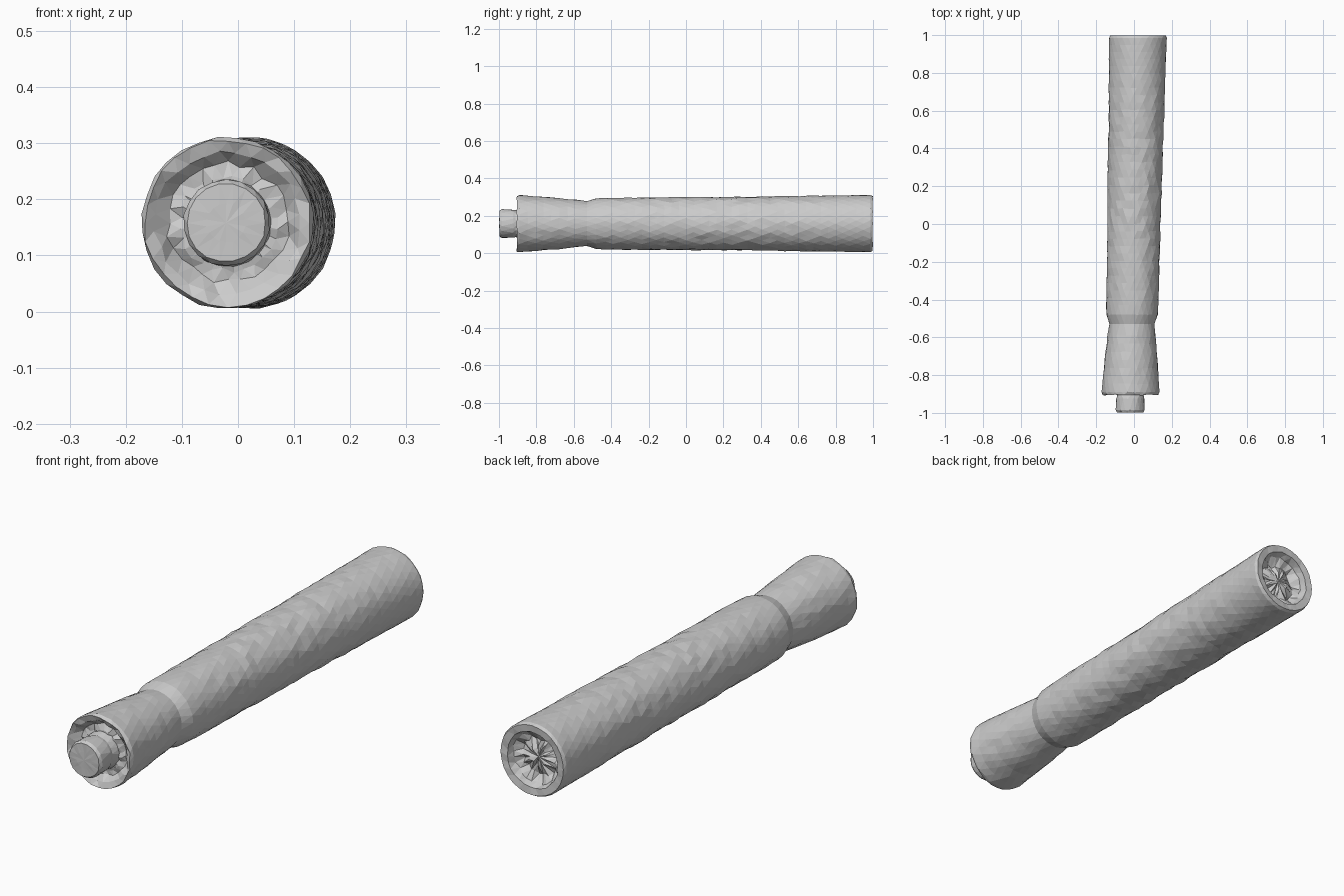
import bpy, bmesh, math, random
from mathutils import Vector

cube = bpy.data.objects.get("Cube")
if cube:
    bpy.data.objects.remove(cube)
random.seed(4)

grey = bpy.data.materials.new("plain grey")
grey.use_nodes = True
GREY = (0.6, 0.6, 0.6, 1)
grey.diffuse_color = GREY
grey.node_tree.nodes["Principled BSDF"].inputs["Base Color"].default_value = GREY


def axis(y):
    """Centre line, leaning slightly towards the left at the back."""
    return Vector((0.021 * y, y, 0.158))


def subdivide(profile, step):
    """Add rings so that no band of the profile is longer than step."""
    rings = [profile[0]]
    for (y0, r0, j0), (y1, r1, j1) in zip(profile, profile[1:]):
        n = max(1, round(abs(y1 - y0) / step))
        for i in range(1, n + 1):
            t = i / n
            rings.append((y0 + (y1 - y0) * t, r0 + (r1 - r0) * t, j0 + (j1 - j0) * t))
    return rings


def lathe(name, profile, sides, step):
    """Revolve (y, radius, roughness) points about the axis; cap both ends."""
    bm = bmesh.new()
    rows = []
    for k, (y, r, rough) in enumerate(subdivide(profile, step)):
        row = []
        for i in range(sides):
            a = math.tau * (i + 0.5 * (k % 2)) / sides + random.uniform(-0.3, 0.3) * rough * 10
            rr = r + random.uniform(-rough, rough)
            yy = y + random.uniform(-rough, rough)
            row.append(bm.verts.new(axis(yy) + Vector((rr * math.cos(a), 0, rr * math.sin(a)))))
        rows.append(row)
    for k, (lo, hi) in enumerate(zip(rows, rows[1:])):
        for i in range(sides):
            j = (i + 1) % sides
            if k % 2:
                bm.faces.new((lo[i], lo[j], hi[j]))
                bm.faces.new((lo[i], hi[j], hi[i]))
            else:
                bm.faces.new((lo[i], lo[j], hi[i]))
                bm.faces.new((lo[j], hi[j], hi[i]))
    for row in (rows[0], rows[-1]):
        centre = sum((v.co for v in row), Vector()) / sides
        hub = bm.verts.new(centre)
        for i in range(sides):
            bm.faces.new((row[i], row[(i + 1) % sides], hub))
    bmesh.ops.recalc_face_normals(bm, faces=bm.faces)
    mesh = bpy.data.meshes.new(name)
    bm.to_mesh(mesh)
    bm.free()
    mesh.materials.append(grey)
    obj = bpy.data.objects.new(name, mesh)
    bpy.context.collection.objects.link(obj)
    return obj


# Tube: front groove, lip, flared collar, waist, long body, recessed back end
lathe("tube", [
    (-0.88, 0.05, 0.004),
    (-0.875, 0.085, 0.006),
    (-0.87, 0.105, 0.007),
    (-0.895, 0.128, 0.005),
    (-0.905, 0.148, 0.003),
    (-0.89, 0.153, 0.002),
    (-0.72, 0.140, 0.002),
    (-0.59, 0.127, 0.002),
    (-0.53, 0.120, 0.001),
    (-0.48, 0.136, 0.001),
    (-0.43, 0.138, 0.002),
    (0.0, 0.141, 0.003),
    (0.45, 0.145, 0.003),
    (0.76, 0.150, 0.002),
    (0.80, 0.150, 0.001),
    (0.985, 0.153, 0.001),
    (0.998, 0.147, 0.001),
    (0.995, 0.118, 0.002),
    (0.965, 0.108, 0.006),
    (0.945, 0.075, 0.010),
    (0.955, 0.035, 0.010),
], 28, 0.04)

# Peg: slim neck with a slightly wider rounded tip
lathe("front_peg", [
    (-0.86, 0.080, 0.002),
    (-0.91, 0.071, 0.001),
    (-0.925, 0.075, 0.001),
    (-0.985, 0.077, 0.001),
    (-0.997, 0.070, 0.001),
    (-0.998, 0.035, 0.001),
], 18, 0.05)
